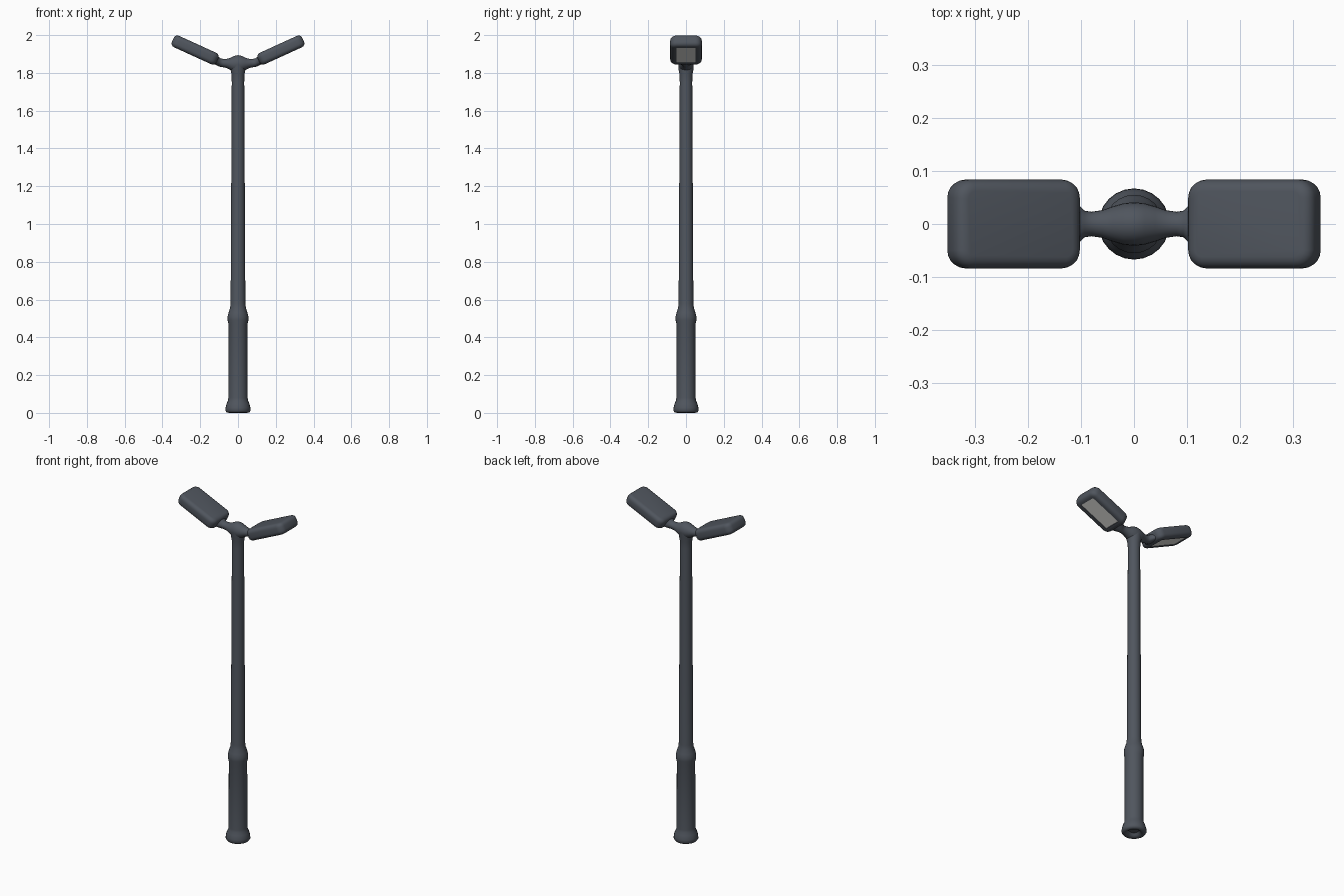
import bpy, bmesh, math
from mathutils import Matrix, Vector

cube = bpy.data.objects.get("Cube")
if cube:
    bpy.data.objects.remove(cube, do_unlink=True)


def material(name, color):
    mat = bpy.data.materials.new(name)
    mat.use_nodes = True
    mat.diffuse_color = (*color, 1)
    mat.node_tree.nodes["Principled BSDF"].inputs["Base Color"].default_value = (*color, 1)
    return mat


metal = material("dark grey metal", (0.08, 0.092, 0.112))
glass = material("pale lens", (0.8, 0.8, 0.77))


def finish(name, bm, mats, angle=50):
    bmesh.ops.recalc_face_normals(bm, faces=bm.faces)
    mesh = bpy.data.meshes.new(name)
    bm.to_mesh(mesh)
    bm.free()
    for mat in mats:
        mesh.materials.append(mat)
    obj = bpy.data.objects.new(name, mesh)
    bpy.context.collection.objects.link(obj)
    bpy.ops.object.select_all(action='DESELECT')
    obj.select_set(True)
    bpy.context.view_layer.objects.active = obj
    bpy.ops.object.shade_smooth_by_angle(angle=math.radians(angle))
    return obj


def loft(name, rings, sides=24):
    """Skin elliptical rings: each is (centre, first axis, second axis)."""
    bm = bmesh.new()
    loops = []
    for c, u, v in rings:
        angles = [math.tau * i / sides for i in range(sides)]
        loops.append([bm.verts.new(Vector(c) + Vector(u) * math.cos(a) + Vector(v) * math.sin(a))
                      for a in angles])
    for a, b in zip(loops, loops[1:]):
        for i in range(sides):
            j = (i + 1) % sides
            bm.faces.new((a[i], a[j], b[j], b[i]))
    bm.faces.new(loops[0])
    bm.faces.new(loops[-1])
    return finish(name, bm, [metal])


# Pole with flared foot, sleeve and collar; the profile starts in the hollow underside
profile = [(0.026, 0.02), (0.034, 0.008), (0.045, 0), (0.06, 0.002), (0.067, 0.012),
           (0.066, 0.028), (0.06, 0.05), (0.053, 0.065), (0.051, 0.08), (0.05, 0.47),
           (0.055, 0.49), (0.055, 0.51), (0.05, 0.53), (0.042, 0.555), (0.039, 0.58),
           (0.033, 1.75), (0.034, 1.79), (0.039, 1.815), (0.041, 1.85)]
loft("pole", [((0, 0, z), (r, 0, 0), (0, r, 0)) for r, z in profile])

# Domed hub running out into both arms: x, centre height, half width, half height
half = [(0, 1.848, 0.041, 0.046), (0.02, 1.847, 0.039, 0.043), (0.04, 1.848, 0.033, 0.032),
        (0.06, 1.850, 0.026, 0.024), (0.08, 1.852, 0.023, 0.022), (0.093, 1.855, 0.025, 0.023),
        (0.104, 1.860, 0.036, 0.025), (0.125, 1.870, 0.06, 0.024)]
full = [(-x, *rest) for x, *rest in reversed(half[1:])] + half
loft("hub_and_arms", [((x, 0, z), (0, w, 0), (0, 0, h)) for x, z, w, h in full])


# Tilted lamp heads with rounded edges and a lens sunk into the underside
def lamp_head(name, side):
    length, width, depth = 0.26, 0.167, 0.066
    bm = bmesh.new()
    bmesh.ops.create_cube(bm, size=1)
    bmesh.ops.scale(bm, vec=(length, width, depth), verts=bm.verts)
    upright = [e for e in bm.edges if abs(e.verts[0].co.z - e.verts[1].co.z) > 0.01]
    bmesh.ops.bevel(bm, geom=upright, offset=0.034, segments=5, profile=0.5, affect='EDGES')
    rims = [e for e in bm.edges if abs(e.verts[0].co.z - e.verts[1].co.z) < 0.001]
    bmesh.ops.bevel(bm, geom=rims, offset=0.022, segments=4, profile=0.5, affect='EDGES')
    bm.normal_update()
    under = min(bm.faces, key=lambda f: f.calc_center_median().z)
    bmesh.ops.inset_region(bm, faces=[under], thickness=0.011)
    bmesh.ops.inset_region(bm, faces=[under], thickness=0.001, depth=-0.003)
    under.material_index = 1
    tilt = Matrix.Rotation(math.radians(-24.5), 4, 'Y')
    bm.transform(Matrix.Translation((0.227, 0, 1.921)) @ tilt)
    if side < 0:
        bm.transform(Matrix.Rotation(math.pi, 4, 'Z'))
    finish(name, bm, [metal, glass], 35)


lamp_head("left_lamp_head", 1)
lamp_head("right_lamp_head", -1)
